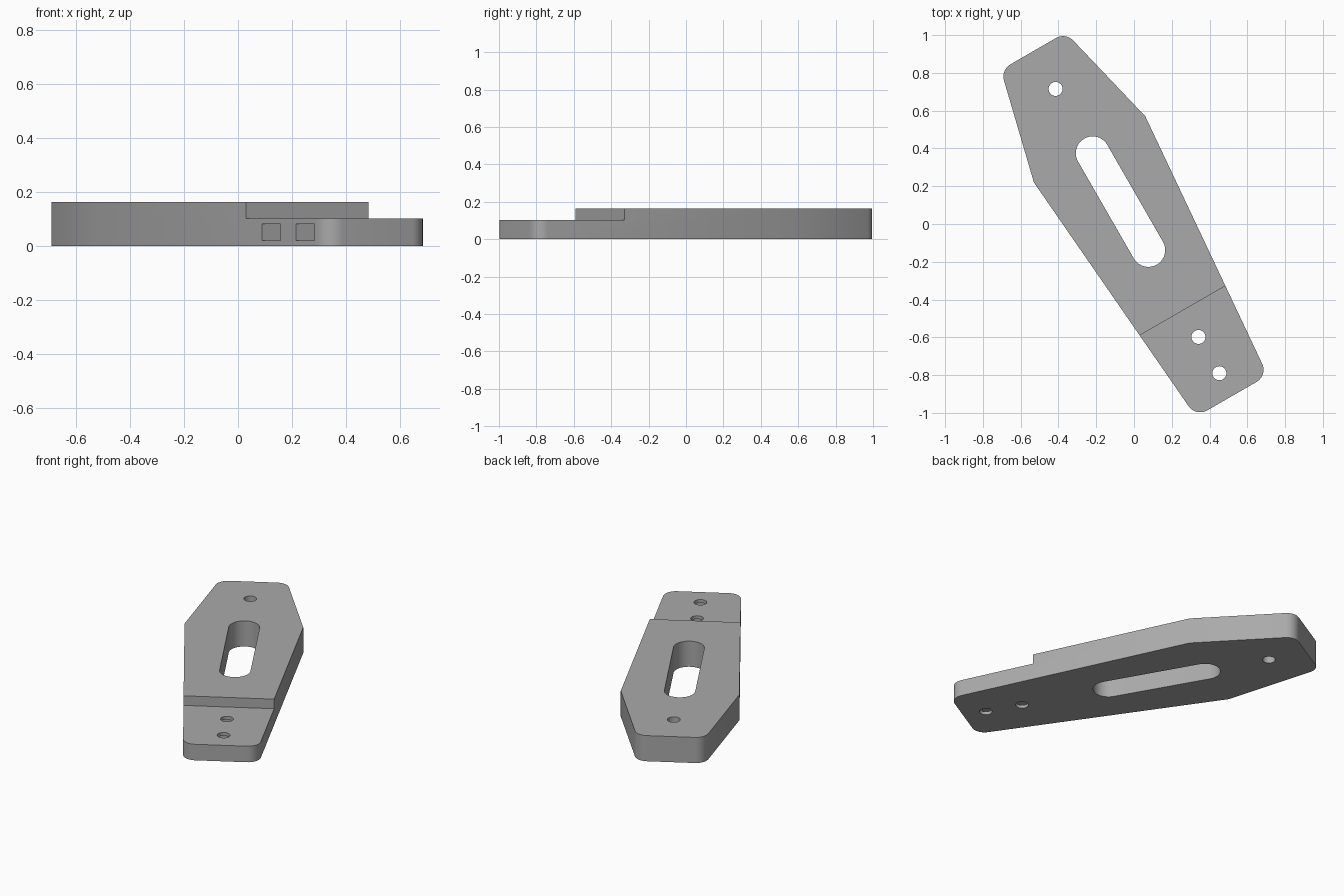
import bpy, bmesh, math
from mathutils import Vector

if "Cube" in bpy.data.objects:
    bpy.data.objects.remove(bpy.data.objects["Cube"])

GREY = (0.4, 0.4, 0.4, 1.0)
mat = bpy.data.materials.new("plain grey")
mat.use_nodes = True
mat.diffuse_color = GREY
mat.node_tree.nodes["Principled BSDF"].inputs["Base Color"].default_value = GREY

HEIGHT, STEP_HEIGHT = 0.163, 0.102
ANGLE = math.radians(-60)                      # long axis of the arm
ALONG = Vector((math.cos(ANGLE), math.sin(ANGLE)))
ACROSS = Vector((-ALONG.y, ALONG.x))           # towards the straight +x edge


def prism(name, points, z0, z1):
    """Extrude a flat outline from z0 to z1."""
    mesh = bpy.data.meshes.new(name)
    bm = bmesh.new()
    face = bm.faces.new([bm.verts.new((p[0], p[1], z0)) for p in points])
    grown = bmesh.ops.extrude_face_region(bm, geom=[face])
    top = [v for v in grown["geom"] if isinstance(v, bmesh.types.BMVert)]
    bmesh.ops.translate(bm, verts=top, vec=(0, 0, z1 - z0))
    bmesh.ops.recalc_face_normals(bm, faces=bm.faces)
    bm.to_mesh(mesh)
    bm.free()
    mesh.materials.append(mat)
    obj = bpy.data.objects.new(name, mesh)
    bpy.context.collection.objects.link(obj)
    return obj


def arc(center, radius, start, sweep, steps):
    return [Vector(center) + radius * Vector((math.cos(a), math.sin(a)))
            for a in (start + sweep * i / steps for i in range(steps + 1))]


def fillet(prev, corner, nxt, radius, steps=10):
    """Round one counter-clockwise convex corner."""
    a, b = (prev - corner).normalized(), (nxt - corner).normalized()
    half = a.angle(b) / 2
    center = corner + (a + b).normalized() * radius / math.sin(half)
    normal = Vector((a.y, -a.x)) * -1
    start = math.atan2(-normal.y, -normal.x)
    if (corner - center).dot(Vector((math.cos(start), math.sin(start)))) < 0:
        start += math.pi
    return arc(center, radius, start, math.pi - 2 * half, steps)


# Arm outline, counter-clockwise, with rounded end corners
corners = [((0.328, -1.021), 0.075), ((0.708, -0.802), 0.075), ((0.06, 0.57), 0),
           ((-0.362, 1.014), 0.075), ((-0.705, 0.816), 0.075), ((-0.53, 0.22), 0)]
pts = [Vector(c) for c, r in corners]
outline = []
for i, (c, r) in enumerate(corners):
    nxt = pts[(i + 1) % len(pts)]
    outline += fillet(pts[i - 1], pts[i], nxt, r) if r else [pts[i]]
arm = prism("adjuster_arm", outline, 0, HEIGHT)

cutters = []

# Lowered end beyond the step line
step = Vector((0.26, -0.457))
cutters.append(prism("step_cutter", [step - ACROSS, step - ACROSS + ALONG,
                                     step + ACROSS + ALONG, step + ACROSS],
                     STEP_HEIGHT, 0.3))

# Long adjustment slot
slot = (arc((0.076, -0.138), 0.089, ANGLE - math.pi / 2, math.pi, 20)
        + arc((-0.219, 0.375), 0.089, ANGLE + math.pi / 2, math.pi, 20))
cutters.append(prism("slot_cutter", slot, -0.1, 0.3))

# Bolt holes
bolts = [Vector((0.341, -0.598)), Vector((0.452, -0.79))]
for center in bolts + [Vector((-0.415, 0.715))]:
    cutters.append(prism("hole_cutter", arc(center, 0.037, 0, math.tau, 32)[:-1], -0.1, 0.3))

# Nut pockets entering from the side, ending in a hexagon around each bolt
for center in bolts:
    w = 0.06
    tip, side = w / math.cos(math.pi / 6), w * math.tan(math.pi / 6)
    shape = [(-0.4, -w), (side, -w), (tip, 0), (side, w), (-0.4, w)]
    cutters.append(prism("nut_pocket_cutter",
                         [center + ACROSS * s + ALONG * t for s, t in shape], 0.02, 0.081))

for cutter in cutters:
    cutter.hide_render = True
    cut = arm.modifiers.new(cutter.name, "BOOLEAN")
    cut.operation = "DIFFERENCE"
    cut.solver = "EXACT"
    cut.object = cutter

# Apply the cuts and remove the cutters
bpy.ops.object.select_all(action="DESELECT")
bpy.context.view_layer.objects.active = arm
arm.select_set(True)
for name in [m.name for m in arm.modifiers]:
    bpy.ops.object.modifier_apply(modifier=name)
for cutter in cutters:
    bpy.data.objects.remove(cutter)
bpy.ops.object.shade_smooth_by_angle(angle=math.radians(25))
